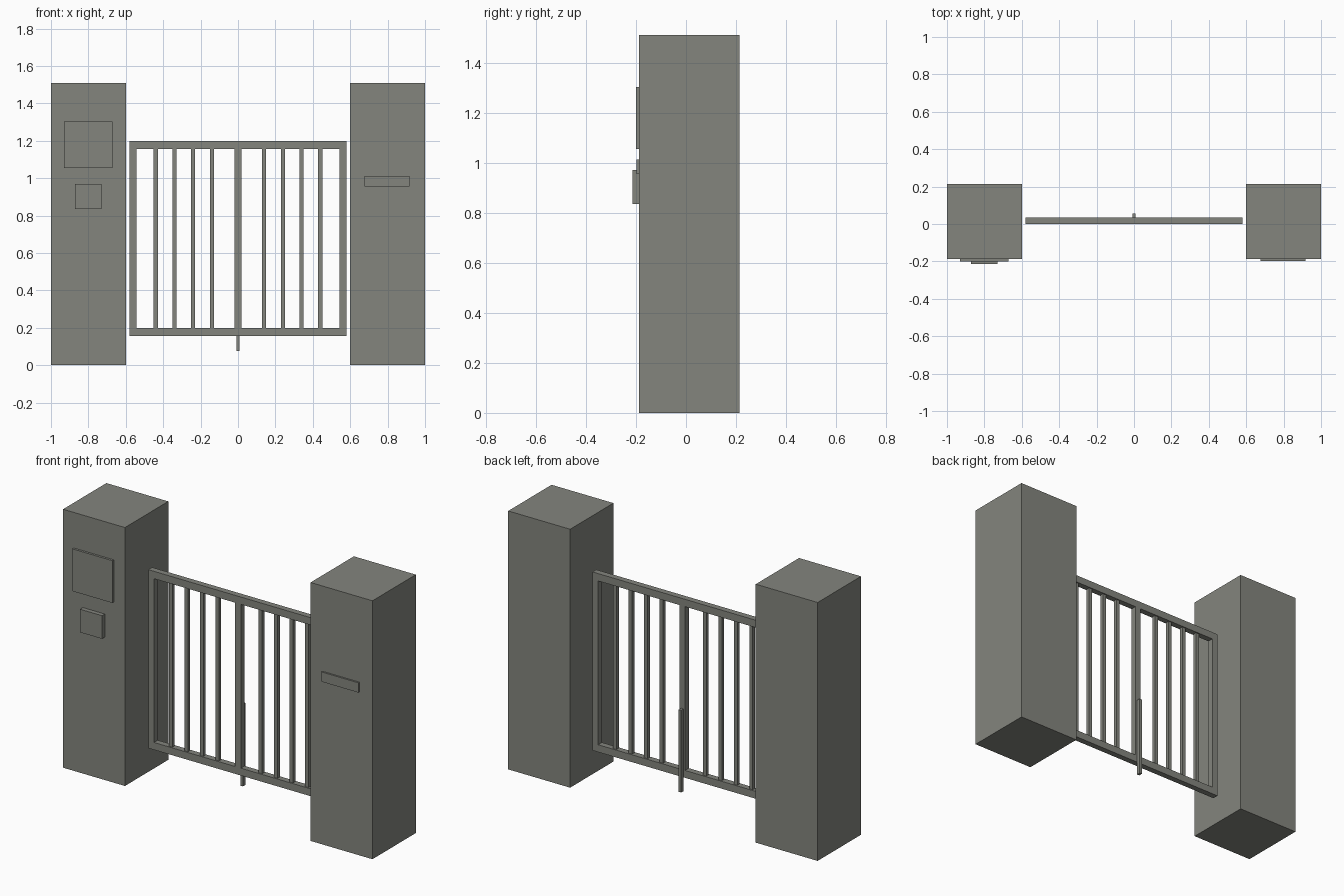
import bpy

cube = bpy.data.objects.get("Cube")
if cube:
    bpy.data.objects.remove(cube, do_unlink=True)

grey = bpy.data.materials.new("warm_grey")
grey.use_nodes = True
colour = (0.23, 0.235, 0.208, 1)
grey.diffuse_color = colour
grey.node_tree.nodes["Principled BSDF"].inputs["Base Color"].default_value = colour


def box(name, x, y, z):
    """Box from (min, max) ranges along each axis."""
    ranges = (x, y, z)
    bpy.ops.mesh.primitive_cube_add(size=1, location=[(a + b) / 2 for a, b in ranges])
    obj = bpy.context.object
    obj.name = name
    obj.scale = [b - a for a, b in ranges]
    bpy.ops.object.transform_apply(location=False, rotation=False, scale=True)
    obj.data.materials.append(grey)
    return obj


# Pillars
FRONT, BACK = -0.187, 0.213
box("right_pillar", (-1, -0.6), (FRONT, BACK), (0, 1.51))
box("left_pillar", (0.6, 1), (FRONT, BACK), (0, 1.51))

# Sign, intercom and letter slot on the pillar fronts
box("sign_plate", (-0.93, -0.672), (-0.2, FRONT), (1.055, 1.302))
box("intercom_box", (-0.872, -0.73), (-0.213, FRONT), (0.835, 0.97))
box("letter_slot", (0.677, 0.917), (-0.197, FRONT), (0.955, 1.012))

# Gate frame
DEPTH = (0, 0.035)
OUTER, INNER = 0.58, 0.543
BOTTOM, SILL, HEAD, TOP = 0.155, 0.198, 1.155, 1.198
box("bottom_rail", (-OUTER, OUTER), DEPTH, (BOTTOM, SILL))
box("top_rail", (-OUTER, OUTER), DEPTH, (HEAD, TOP))
box("right_stile", (-OUTER, -INNER), DEPTH, (SILL, HEAD))
box("left_stile", (INNER, OUTER), DEPTH, (SILL, HEAD))
box("middle_stile", (-0.018, 0.018), DEPTH, (SILL, HEAD))

# Upright bars on both halves
for side, label in ((-1, "right"), (1, "left")):
    for i in range(4):
        x = side * (0.14 + 0.1 * i)
        box(f"{label}_bar_{i + 1}", (x - 0.011, x + 0.011), (0.007, 0.028), (SILL, HEAD))

# Drop bolt behind the middle stile
box("drop_bolt", (-0.009, 0.007), (DEPTH[1], 0.057), (0.075, 0.555))
